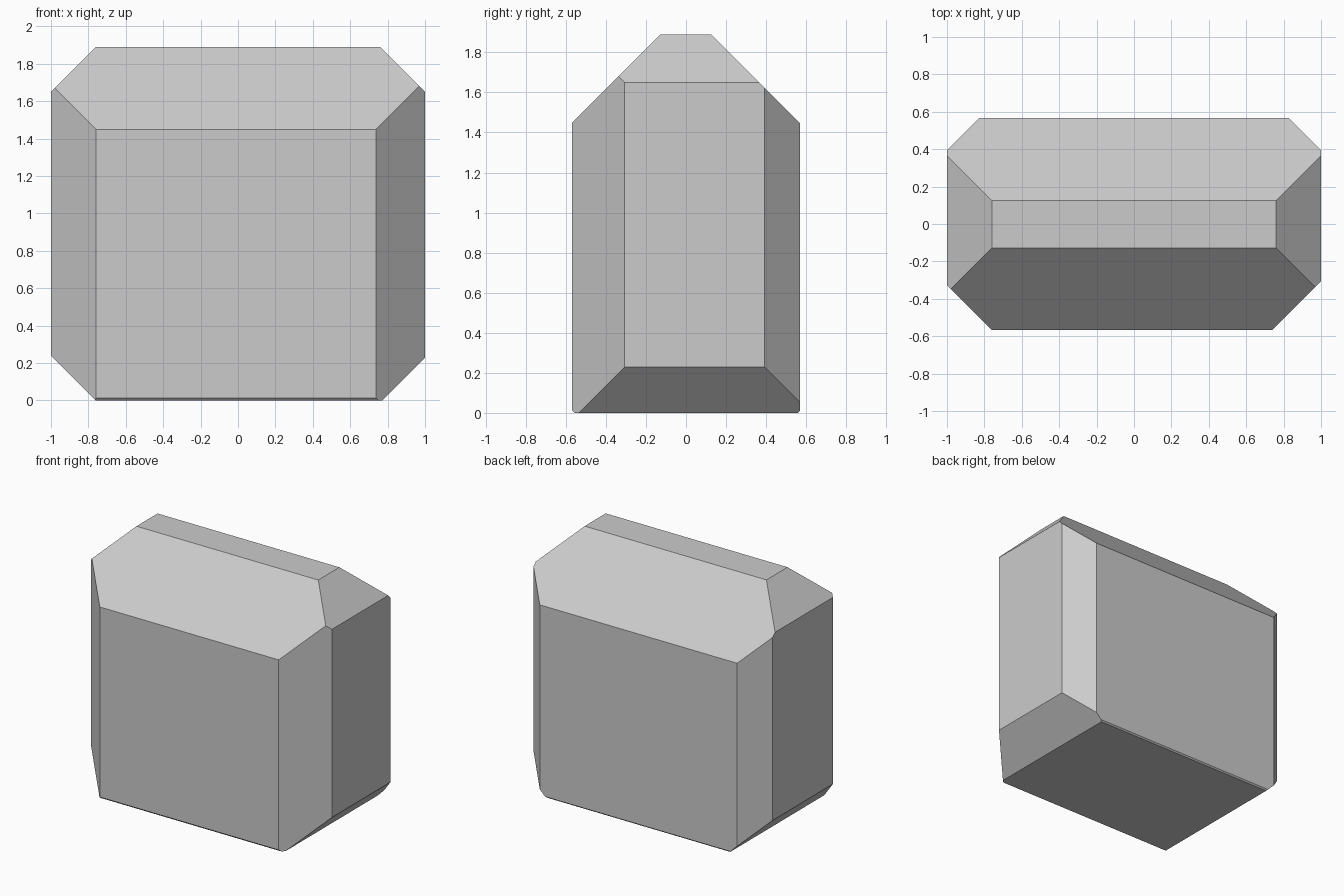
import bpy, bmesh
from mathutils import Vector, Matrix

if "Cube" in bpy.data.objects:
    bpy.data.objects.remove(bpy.data.objects["Cube"])

HX, HY, H = 1.0, 0.568, 1.89

# 45 degree chamfer planes: direction and offset, so that direction . point <= offset
CHAMFERS = [
    # top edges
    ((1, 0, 1), 2.65), ((-1, 0, 1), 2.65),
    ((0, 1, 1), 2.015), ((0, -1, 1), 2.017),
    # upright corner edges
    ((1, 1, 0), 1.393), ((-1, 1, 0), 1.393),
    ((1, -1, 0), 1.306), ((-1, -1, 0), 1.326),
    # bottom edges
    ((1, 0, -1), 0.772), ((-1, 0, -1), 0.761),
    ((0, 1, -1), 0.558), ((0, -1, -1), 0.555),
]

# Start from a plain box standing on the ground
bm = bmesh.new()
bmesh.ops.create_cube(
    bm, size=1,
    matrix=Matrix.Translation((0, 0, H / 2)) @ Matrix.Diagonal((2 * HX, 2 * HY, H, 1)))

# Slice off each edge and cap the cut
for direction, offset in CHAMFERS:
    n = Vector(direction)
    cut = bmesh.ops.bisect_plane(
        bm, geom=bm.verts[:] + bm.edges[:] + bm.faces[:], dist=1e-5,
        plane_co=n * offset / n.length_squared, plane_no=n, clear_outer=True)
    rim = [e for e in cut["geom_cut"] if isinstance(e, bmesh.types.BMEdge)]
    bmesh.ops.contextual_create(bm, geom=rim)

bmesh.ops.recalc_face_normals(bm, faces=bm.faces[:])
mesh = bpy.data.meshes.new("faceted_block")
bm.to_mesh(mesh)
bm.free()
block = bpy.data.objects.new("faceted_block", mesh)
bpy.context.collection.objects.link(block)
